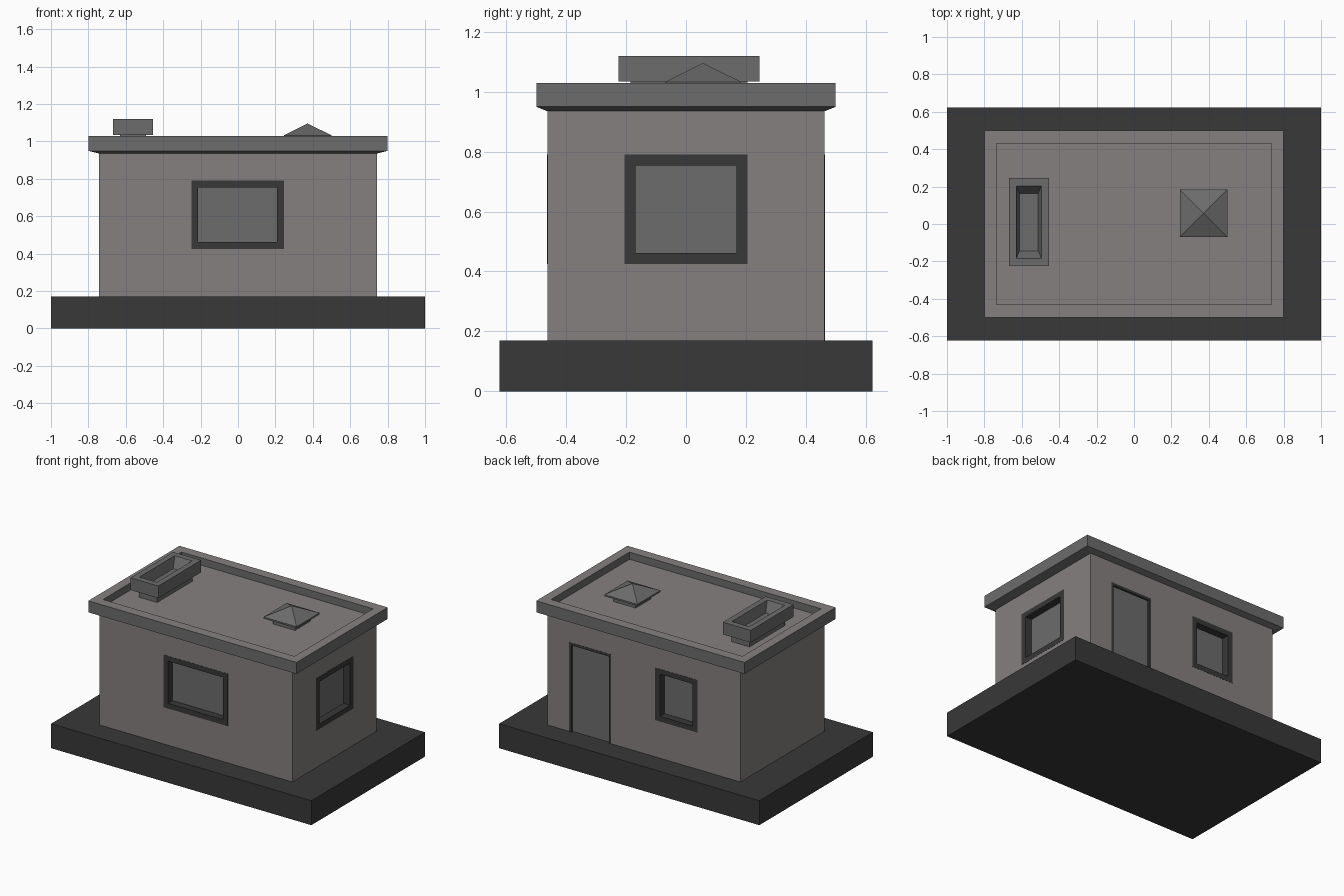
import bpy, bmesh
from math import radians
from mathutils import Matrix

if "Cube" in bpy.data.objects:
    bpy.data.objects.remove(bpy.data.objects["Cube"])


def material(name, rgb):
    m = bpy.data.materials.new(name)
    m.diffuse_color = (*rgb, 1)
    m.use_nodes = True
    m.node_tree.nodes["Principled BSDF"].inputs["Base Color"].default_value = m.diffuse_color
    return m


WALL = material("warm_grey", (0.235, 0.216, 0.214))
GREY = material("mid_grey", (0.15, 0.15, 0.15))
DARK = material("dark_grey", (0.04, 0.04, 0.04))


def loft(name, rings, mat, matrix=Matrix(), closed=False):
    """Stack rectangles (half x, half y, z); cap both ends or join them in a loop."""
    bm = bmesh.new()
    loops = [[bm.verts.new((sx * hx, sy * hy, z))
              for sx, sy in ((-1, -1), (1, -1), (1, 1), (-1, 1))]
             for hx, hy, z in rings]
    pairs = list(zip(loops, loops[1:]))
    if closed:
        pairs.append((loops[-1], loops[0]))
    for a, b in pairs:
        for i in range(4):
            j = (i + 1) % 4
            bm.faces.new((a[i], a[j], b[j], b[i]))
    if not closed:
        bm.faces.new(loops[0][::-1])
        bm.faces.new(loops[-1])
    bmesh.ops.remove_doubles(bm, verts=bm.verts, dist=1e-5)
    bmesh.ops.recalc_face_normals(bm, faces=bm.faces)
    me = bpy.data.meshes.new(name)
    bm.to_mesh(me)
    bm.free()
    me.materials.append(mat)
    ob = bpy.data.objects.new(name, me)
    ob.matrix_world = matrix
    bpy.context.collection.objects.link(ob)
    return ob


def box(name, hx, hy, z0, z1, mat, matrix=Matrix()):
    return loft(name, [(hx, hy, z0), (hx, hy, z1)], mat, matrix)


# Plinth and walls
box("plinth", 1.0, 0.623, 0, 0.17, DARK)
walls = box("walls", 0.742, 0.463, 0.16, 0.94, WALL)


def opening(name, angle, dist, across, width, z0, z1, border, depth):
    """Cut a hole in the wall, then fit a frame and a recessed panel."""
    place = (Matrix.Rotation(radians(angle), 4, 'Z')
             @ Matrix.Translation((across, -dist, (z0 + z1) / 2))
             @ Matrix.Rotation(radians(90), 4, 'X'))
    w, h = width / 2, (z1 - z0) / 2
    wi, hi = w - border, h - border
    back = -depth - 0.02
    loft(name + "_frame", [(w, h, back), (w, h, 0.001), (wi, hi, 0.001), (wi, hi, back)],
         DARK, place, closed=True)
    box(name + "_panel", wi, hi, back, -depth, GREY, place)
    cutter = box(name + "_cutter", w, h, back, 0.1, WALL, place)
    cutter.hide_render = True
    cutter.hide_set(True)
    mod = walls.modifiers.new(name, 'BOOLEAN')
    mod.operation = 'DIFFERENCE'
    mod.solver = 'EXACT'
    mod.object = cutter


# Windows and door (the door frame's sill is buried in the plinth)
opening("front_window", 0, 0.463, -0.002, 0.495, 0.425, 0.79, 0.036, 0.05)
opening("right_window", 90, 0.742, 0, 0.41, 0.425, 0.79, 0.036, 0.05)
opening("back_window", 180, 0.463, 0.25, 0.323, 0.425, 0.79, 0.036, 0.05)
opening("back_door", 180, 0.463, -0.412, 0.323, 0.14, 0.79, 0.018, 0.012)

# Roof with a sloped soffit and sunken deck; horizontal tops take the wall colour
roof = loft("roof", [(0.742, 0.463, 0.935), (0.8, 0.5, 0.95), (0.8, 0.5, 1.03),
                     (0.736, 0.431, 1.03), (0.736, 0.431, 0.98)], GREY)
roof.data.materials.append(WALL)
for p in roof.data.polygons:
    if p.normal.z > 0.9:
        p.material_index = 1

# Open vent box on a narrower foot
at = Matrix.Translation((-0.562, 0.01, 0))
box("vent_foot", 0.07, 0.195, 0.97, 1.036, GREY, at)
loft("vent_box", [(0.107, 0.235, 1.035), (0.107, 0.235, 1.12), (0.067, 0.194, 1.12),
                  (0.05, 0.154, 1.05)], GREY, at)

# Pyramid skylight on a narrower foot
at = Matrix.Translation((0.372, 0.057, 0))
box("skylight_foot", 0.085, 0.085, 0.97, 1.023, GREY, at)
loft("skylight_cap", [(0.127, 0.127, 1.022), (0.127, 0.127, 1.033)], GREY, at)
bpy.ops.mesh.primitive_cone_add(vertices=4, radius1=0.127 * 2 ** 0.5, depth=0.063,
                                end_fill_type='NOTHING',
                                location=(0.372, 0.057, 1.0645),
                                rotation=(0, 0, radians(45)))
pyramid = bpy.context.object
pyramid.name = "skylight_pyramid"
pyramid.data.materials.append(GREY)
